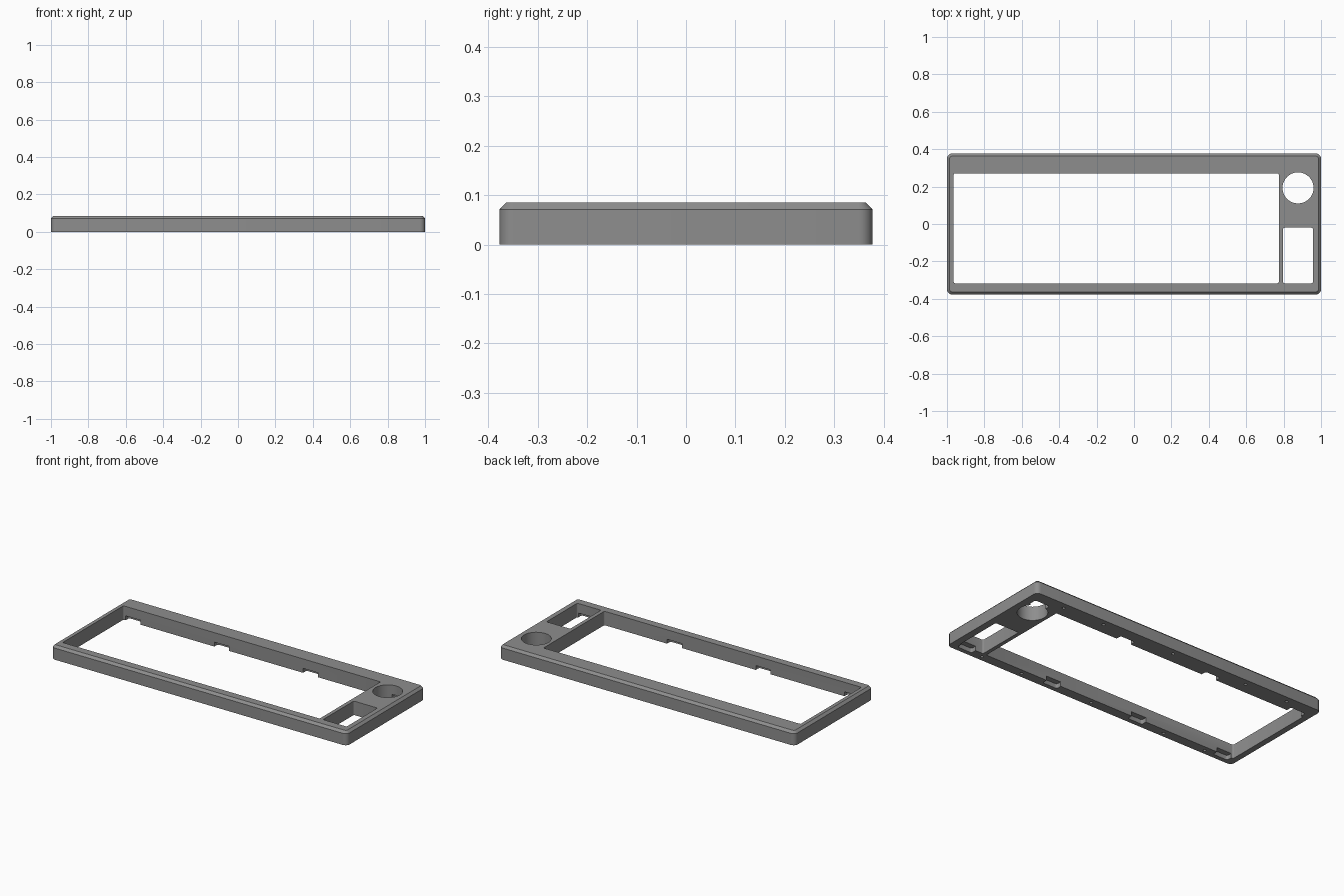
import bpy, bmesh, math

if "Cube" in bpy.data.objects:
    bpy.data.objects.remove(bpy.data.objects["Cube"])

H = 0.085          # frame height
CHAMFER = 0.014    # top outer edge
SEAM = 0.14        # where the two halves meet

grey = bpy.data.materials.new("mid_grey")
grey.diffuse_color = (0.27, 0.27, 0.27, 1)
grey.use_nodes = True
grey.node_tree.nodes["Principled BSDF"].inputs["Base Color"].default_value = grey.diffuse_color


def rounded(x0, x1, y0, y1, r, n=6):
    """Counter-clockwise rounded rectangle."""
    pts = []
    corners = ((x1 - r, y1 - r), (x0 + r, y1 - r), (x0 + r, y0 + r), (x1 - r, y0 + r))
    for q, (cx, cy) in enumerate(corners):
        for i in range(n + 1):
            a = math.pi / 2 * (q + i / n)
            pts.append((cx + r * math.cos(a), cy + r * math.sin(a)))
    return pts


def circle(cx, cy, r, n):
    return [(cx + r * math.cos(2 * math.pi * i / n),
             cy + r * math.sin(2 * math.pi * i / n)) for i in range(n)]


def loft(name, layers):
    """Closed solid through (z, outline) layers with equal point counts."""
    bm = bmesh.new()
    rings = [[bm.verts.new((x, y, z)) for x, y in pts] for z, pts in layers]
    for a, b in zip(rings, rings[1:]):
        for i in range(len(a)):
            j = (i + 1) % len(a)
            bm.faces.new((a[i], a[j], b[j], b[i]))
    bm.faces.new(rings[0][::-1])
    bm.faces.new(rings[-1])
    bmesh.ops.recalc_face_normals(bm, faces=bm.faces)
    me = bpy.data.meshes.new(name)
    bm.to_mesh(me)
    bm.free()
    me.materials.append(grey)
    ob = bpy.data.objects.new(name, me)
    bpy.context.collection.objects.link(ob)
    return ob


def prism(name, pts, z0, z1):
    return loft(name, [(z0, pts), (z1, pts)])


def boolean(ob, cutter, op='DIFFERENCE'):
    m = ob.modifiers.new("cut", 'BOOLEAN')
    m.object, m.operation, m.solver = cutter, op, 'EXACT'
    bpy.context.view_layer.objects.active = ob
    bpy.ops.object.modifier_apply(modifier=m.name)
    bpy.data.objects.remove(cutter)


# Outer block with rounded corners and chamfered top
c = CHAMFER
base = rounded(-1, 1, -0.377, 0.377, 0.028)
top = rounded(-1 + c, 1 - c, -0.377 + c, 0.377 - c, 0.028 - c)
frame = loft("left_frame", [(0, base), (H - c, base), (H, top)])

# Key opening, side key opening and knob hole
for pts in (rounded(-0.964, 0.774, -0.317, 0.271, 0.008, 4),
            rounded(0.797, 0.957, -0.317, -0.02, 0.008, 4),
            circle(0.877, 0.193, 0.083, 64)):
    boolean(frame, prism("opening_cutter", pts, -0.1, 0.2))

# Mounting notches in the underside of the front and back rails
for x in (-0.9, -0.3, 0.3, 0.9):
    for y0, y1 in ((-0.35, -0.30), (0.25, 0.305)):
        boolean(frame, prism("notch_cutter", rounded(x - 0.05, x + 0.05, y0, y1, 0.012, 4),
                             -0.1, 0.027))

# Blind screw holes in the underside
for x in (-0.79, -0.5, 0.01, 0.5, 0.78):
    for y in (-0.348, 0.34):
        boolean(frame, prism("screw_cutter", circle(x, y, 0.009, 16), -0.1, 0.045))

# Split into two halves along a seam with a small chevron on each rail
right = frame.copy()
right.data = frame.data.copy()
right.name = "right_frame"
bpy.context.collection.objects.link(right)
seam = [(SEAM, 1), (SEAM, 0.302), (SEAM - 0.014, 0.29), (SEAM, 0.278),
        (SEAM, -0.323), (SEAM - 0.014, -0.335), (SEAM, -0.347), (SEAM, -1)]
side = seam + [(2, -1), (2, 1)]
boolean(frame, prism("seam_cutter", side, -0.2, 0.3))
boolean(right, prism("seam_cutter", side, -0.2, 0.3), 'INTERSECT')

# Smooth curved walls, keep crisp edges
for ob in (frame, right):
    bpy.ops.object.select_all(action='DESELECT')
    ob.select_set(True)
    bpy.context.view_layer.objects.active = ob
    bpy.ops.object.shade_smooth_by_angle(angle=math.radians(30))
